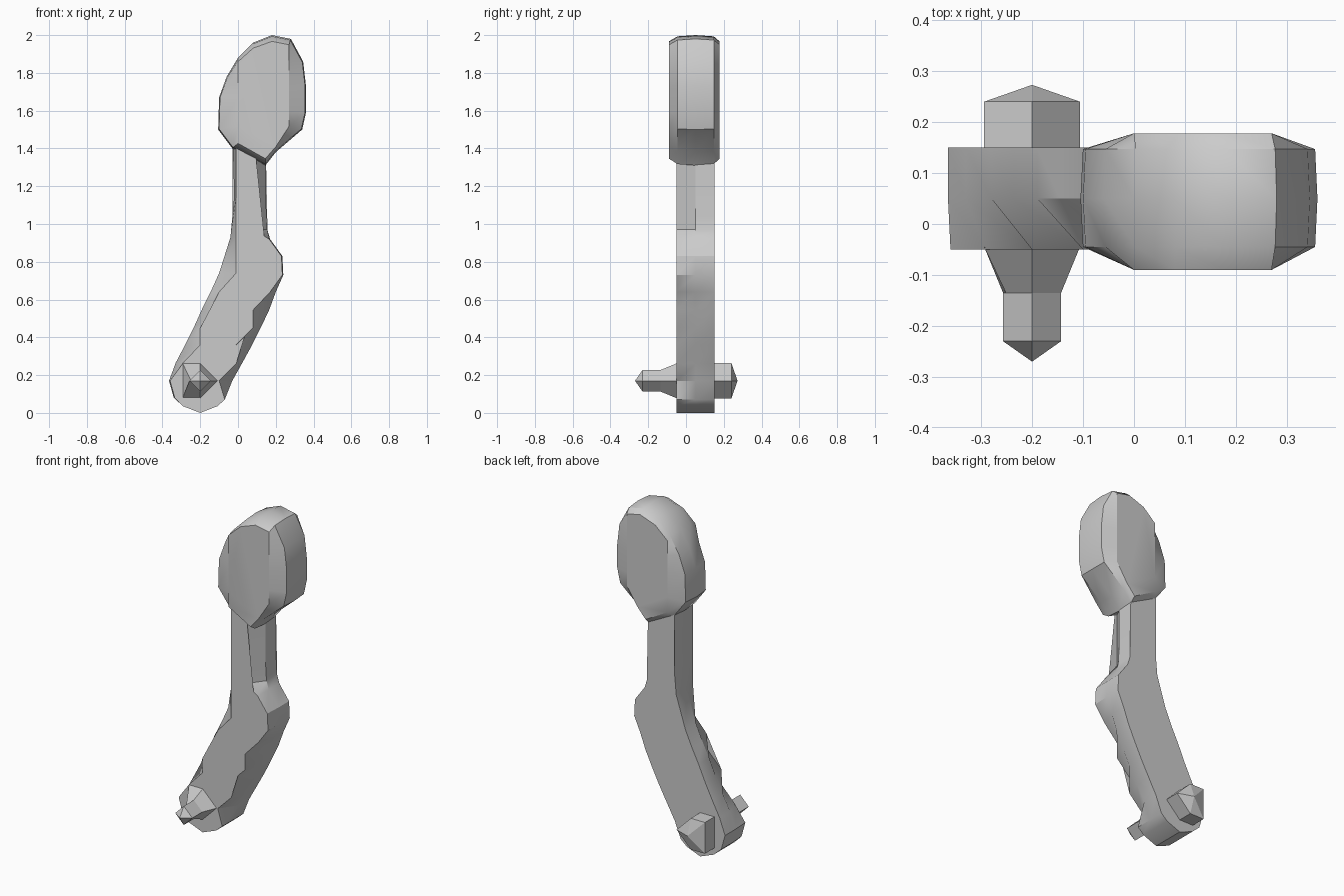
import bpy
import bmesh
import math

cube = bpy.data.objects.get("Cube")
if cube:
    bpy.data.objects.remove(cube, do_unlink=True)

# Single material
grey = bpy.data.materials.new("plain_grey")
grey.use_nodes = True
colour = (0.6, 0.6, 0.6, 1)
grey.diffuse_color = colour
grey.node_tree.nodes["Principled BSDF"].inputs["Base Color"].default_value = colour


def loft(name, rings, tip=None, smooth=30):
    """Bridge equal-length rings of points, cap the start, cap or point the end."""
    bm = bmesh.new()
    loops = [[bm.verts.new(p) for p in ring] for ring in rings]
    count = len(loops[0])
    for a, b in zip(loops, loops[1:]):
        for i in range(count):
            j = (i + 1) % count
            bm.faces.new((a[i], a[j], b[j], b[i]))
    caps = [bm.faces.new(loops[0])]
    if tip:
        point = bm.verts.new(tip)
        for i in range(count):
            bm.faces.new((loops[-1][i], loops[-1][(i + 1) % count], point))
    else:
        caps.append(bm.faces.new(loops[-1]))
    bmesh.ops.triangulate(bm, faces=caps)
    bmesh.ops.recalc_face_normals(bm, faces=bm.faces)
    mesh = bpy.data.meshes.new(name)
    bm.to_mesh(mesh)
    bm.free()
    mesh.materials.append(grey)
    obj = bpy.data.objects.new(name, mesh)
    bpy.context.collection.objects.link(obj)
    if smooth:
        bpy.ops.object.select_all(action="DESELECT")
        obj.select_set(True)
        bpy.context.view_layer.objects.active = obj
        bpy.ops.object.shade_smooth_by_angle(angle=math.radians(smooth))
    return obj


# Arm: (front edge x, outer edge x, z), with a stepped chamfer on the front
arm_outline = [
    (-.01, -.03, 1.5), (-.01, -.02, 1.15), (-.01, -.04, .93), (-.01, -.1, .74),
    (-.1, -.145, .64), (-.1, -.19, .55), (-.2, -.235, .45), (-.2, -.28, .36),
    (-.29, -.33, .265), (-.36, -.365, .17), (-.335, -.34, .08), (-.29, -.29, .035),
    (-.2, -.2, 0), (-.11, -.11, .035), (-.07, -.07, .07),
    (-.1, -.03, .17), (-.01, .02, .26), (-.01, .075, .36), (.08, .12, .45),
    (.08, .165, .545), (.17, .2, .64), (.235, .24, .73), (.23, .235, .83),
    (.165, .17, .92), (.08, .155, .97), (.08, .15, 1.04), (.08, .145, 1.5),
]
front_ring = [(f, -.05, z) for f, o, z in arm_outline]
outer_rings = [[(o, y, z) for f, o, z in arm_outline] for y in (.05, .15)]
loft("lever_arm", [front_ring] + outer_rings)

# Head: rounded paddle with chamfered front and back
head_outline = [
    (.145, 1.31), (.2, 1.38), (.34, 1.5), (.36, 1.59), (.36, 1.73), (.345, 1.86),
    (.28, 1.98), (.18, 2), (.08, 1.96), (0, 1.88), (-.06, 1.78), (-.1, 1.67),
    (-.105, 1.5), (-.03, 1.4),
]
mid_x, mid_z = .13, 1.67


def head_ring(y, scale):
    return [(mid_x + (x - mid_x) * scale, y, mid_z + (z - mid_z) * scale)
            for x, z in head_outline]


def head_face(y):
    return [(min(max(x, 0), .27), y, mid_z + (z - mid_z) * .9)
            for x, z in head_outline]


loft("paddle_head", [head_face(-.09), head_ring(-.045, .98), head_ring(.05, 1),
                     head_ring(.147, .98), head_face(.178)], smooth=35)

# Pivot pins: flat-sided pegs with pointed ends
pin_x, pin_z = -.2, .17
peg = [(-1, 1), (0, 1), (1, 0), (0, -1), (-1, -1)]
diamond = [(-1, 0), (0, 1), (1, 0), (0, -1), (-1, 0)]


def pin_ring(shape, y, radius):
    return [(pin_x + x * radius, y, pin_z + z * radius) for x, z in shape]


loft("back_pin", [pin_ring(peg, .1, .094), pin_ring(peg, .24, .094)],
     tip=(pin_x, .273, pin_z), smooth=0)


# Front pin narrows from a wide collar to a diamond shaft
diamond[0], diamond[-1] = (-.9, .1), (-1, 0)
loft("front_pin", [pin_ring(peg, -.045, .094), pin_ring(diamond, -.135, .057),
                   pin_ring(diamond, -.23, .057)],
     tip=(pin_x, -.27, pin_z), smooth=0)
